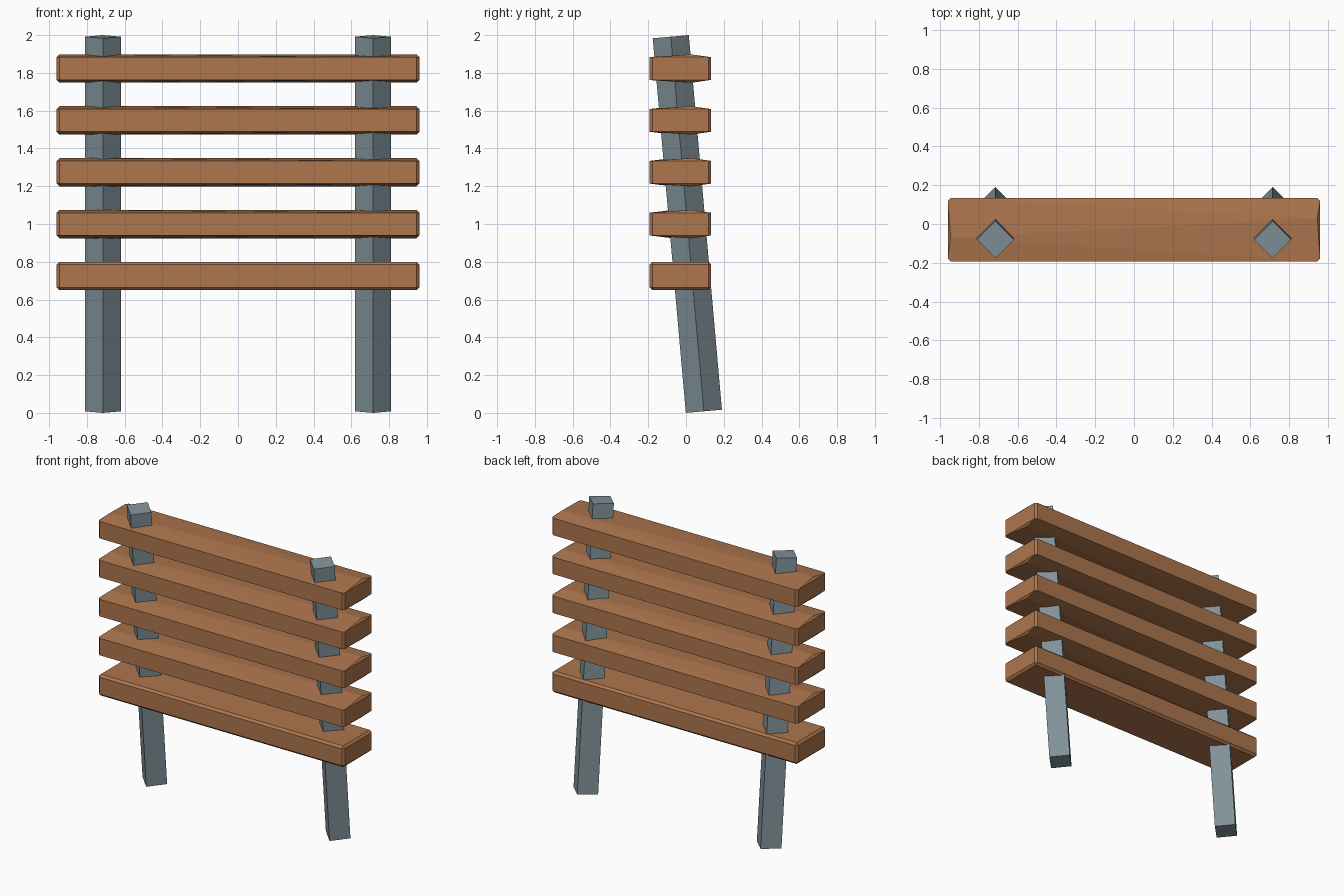
import bpy, bmesh, math

if "Cube" in bpy.data.objects:
    bpy.data.objects.remove(bpy.data.objects["Cube"])


def material(name, rgb):
    m = bpy.data.materials.new(name)
    m.diffuse_color = (*rgb, 1)
    m.use_nodes = True
    m.node_tree.nodes["Principled BSDF"].inputs["Base Color"].default_value = m.diffuse_color
    return m


wood = material("warm_wood", (0.42, 0.18, 0.075))
metal = material("blue_grey_metal", (0.22, 0.29, 0.32))


def add_object(name, bm, mat, location, rotation=(0, 0, 0)):
    bmesh.ops.recalc_face_normals(bm, faces=bm.faces)
    mesh = bpy.data.meshes.new(name)
    bm.to_mesh(mesh)
    bm.free()
    mesh.materials.append(mat)
    ob = bpy.data.objects.new(name, mesh)
    ob.location, ob.rotation_euler = location, rotation
    bpy.context.collection.objects.link(ob)
    return ob


# Slat half sizes and chamfer
HX, HY, HZ, C = 0.96, 0.163, 0.075, 0.015


def slat(name, z, crowned):
    """Chamfered plank; crowned planks rise to a skewed ridge above and below."""
    bm = bmesh.new()
    for sx in (-1, 1):
        for sz in (-1, 1):
            for sy in (-1, 1):
                bm.verts.new((sx * (HX - C), sy * HY, sz * (HZ - C)))
                bm.verts.new((sx * HX, sy * (HY - C), sz * (HZ - C)))
                if not crowned:
                    bm.verts.new((sx * (HX - C), sy * (HY - C), sz * HZ))
            if crowned:
                bm.verts.new((sx * (HX - C), 0.01 + 0.05 * sx, sz * HZ))
    bmesh.ops.convex_hull(bm, input=bm.verts)
    bmesh.ops.dissolve_limit(bm, angle_limit=0.01, verts=bm.verts, edges=bm.edges)
    return add_object(name, bm, wood, (0, -0.03, z))


# Five horizontal slats, the lowest one flat
for i in range(5):
    slat(f"slat_{i + 1}", 0.725 + 0.2745 * i, i > 0)

# Two leaning square posts, set corner-forward
for side, x in (("left", -0.715), ("right", 0.715)):
    bm = bmesh.new()
    bmesh.ops.create_cone(bm, cap_ends=True, segments=4,
                          radius1=0.096, radius2=0.096, depth=1.991)
    add_object(f"{side}_post", bm, metal, (x, 0.007, 1.0), (math.radians(5.05), 0, 0))
